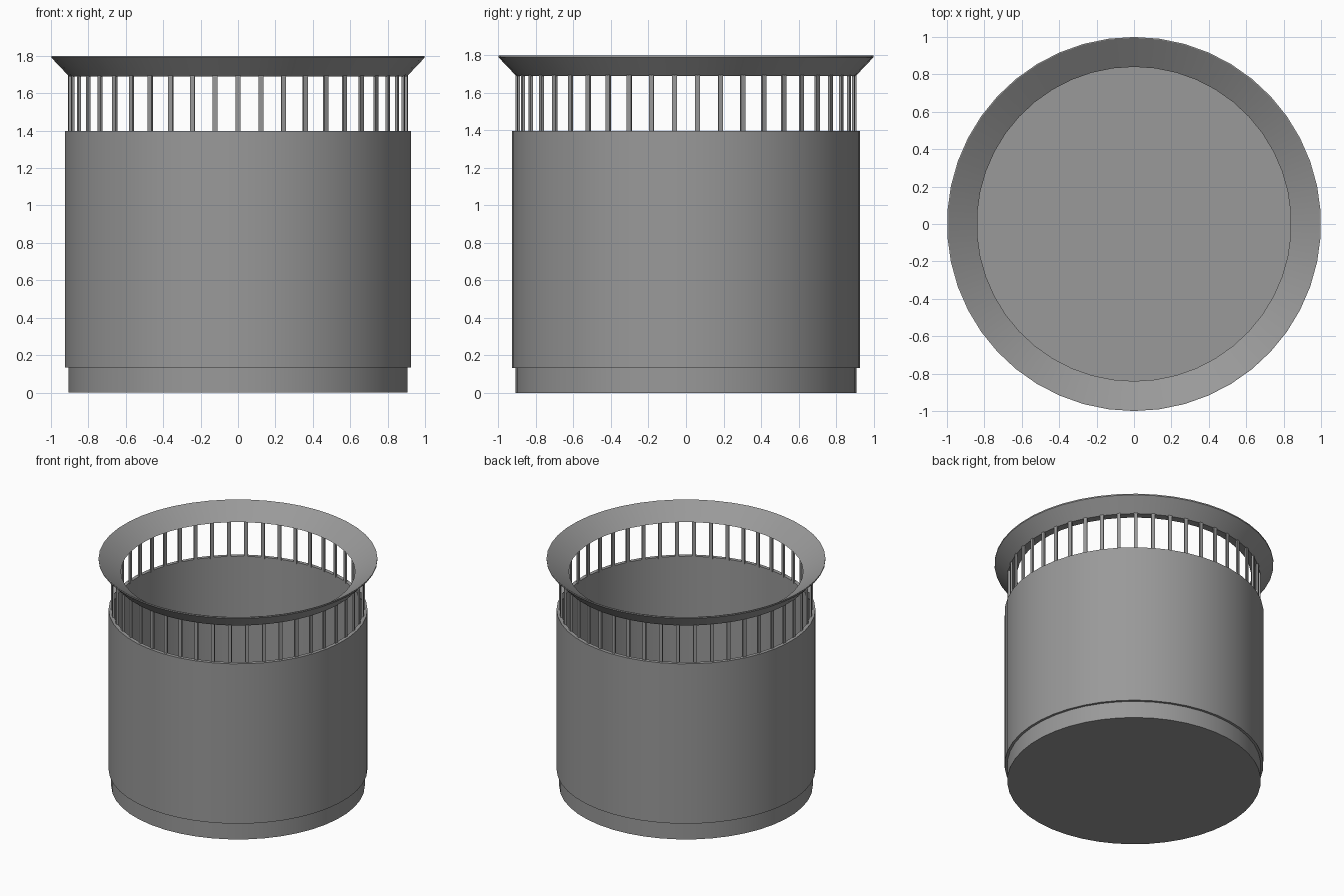
import bpy, bmesh, math
from mathutils import Matrix

if "Cube" in bpy.data.objects:
    bpy.data.objects.remove(bpy.data.objects["Cube"])

SEG = 46   # sides of the round parts
BARS = 46  # bars in the open band

# Dark grey metal
metal = bpy.data.materials.new("dark_grey")
metal.diffuse_color = (0.32, 0.32, 0.32, 1)
metal.use_nodes = True
metal.node_tree.nodes["Principled BSDF"].inputs["Base Color"].default_value = metal.diffuse_color


def finish(name, bm, smooth=True):
    bmesh.ops.recalc_face_normals(bm, faces=bm.faces)
    me = bpy.data.meshes.new(name)
    bm.to_mesh(me)
    bm.free()
    me.materials.append(metal)
    ob = bpy.data.objects.new(name, me)
    bpy.context.collection.objects.link(ob)
    if smooth:
        bpy.ops.object.select_all(action='DESELECT')
        ob.select_set(True)
        bpy.context.view_layer.objects.active = ob
        bpy.ops.object.shade_smooth_by_angle(angle=math.radians(25))
    return ob


def lathe(name, profile, closed=False):
    """Turn a (radius, z) profile about z; open profiles get capped ends."""
    bm = bmesh.new()
    rings = []
    for r, z in profile:
        rings.append([bm.verts.new((r * math.sin(2 * math.pi * i / SEG),
                                    -r * math.cos(2 * math.pi * i / SEG), z))
                      for i in range(SEG)])
    pairs = list(zip(rings, rings[1:]))
    if closed:
        pairs.append((rings[-1], rings[0]))
    else:
        bm.faces.new(rings[0])
        bm.faces.new(rings[-1])
    for a, b in pairs:
        for i in range(SEG):
            j = (i + 1) % SEG
            bm.faces.new((a[i], a[j], b[j], b[i]))
    return finish(name, bm)


# Bucket body: recessed foot, outer wall, top edge, inner wall, floor
lathe("basket_body", [(0.909, 0), (0.909, 0.133), (0.928, 0.133), (0.928, 1.398),
                      (0.9, 1.398), (0.9, 0.03)])

# Flared rim with a sloping funnel inside
lathe("flared_rim", [(0.905, 1.69), (1.0, 1.79), (1.0, 1.80), (0.995, 1.80),
                     (0.84, 1.695)], closed=True)

# Ring of thin upright bars between body and rim
bm = bmesh.new()
for i in range(BARS):
    m = (Matrix.Rotation(2 * math.pi * i / BARS, 4, 'Z')
         @ Matrix.Translation((0, -0.902, 1.543))
         @ Matrix.Diagonal((0.026, 0.014, 0.31, 1)))
    bmesh.ops.create_cube(bm, size=1, matrix=m)
finish("rim_bars", bm, smooth=False)
